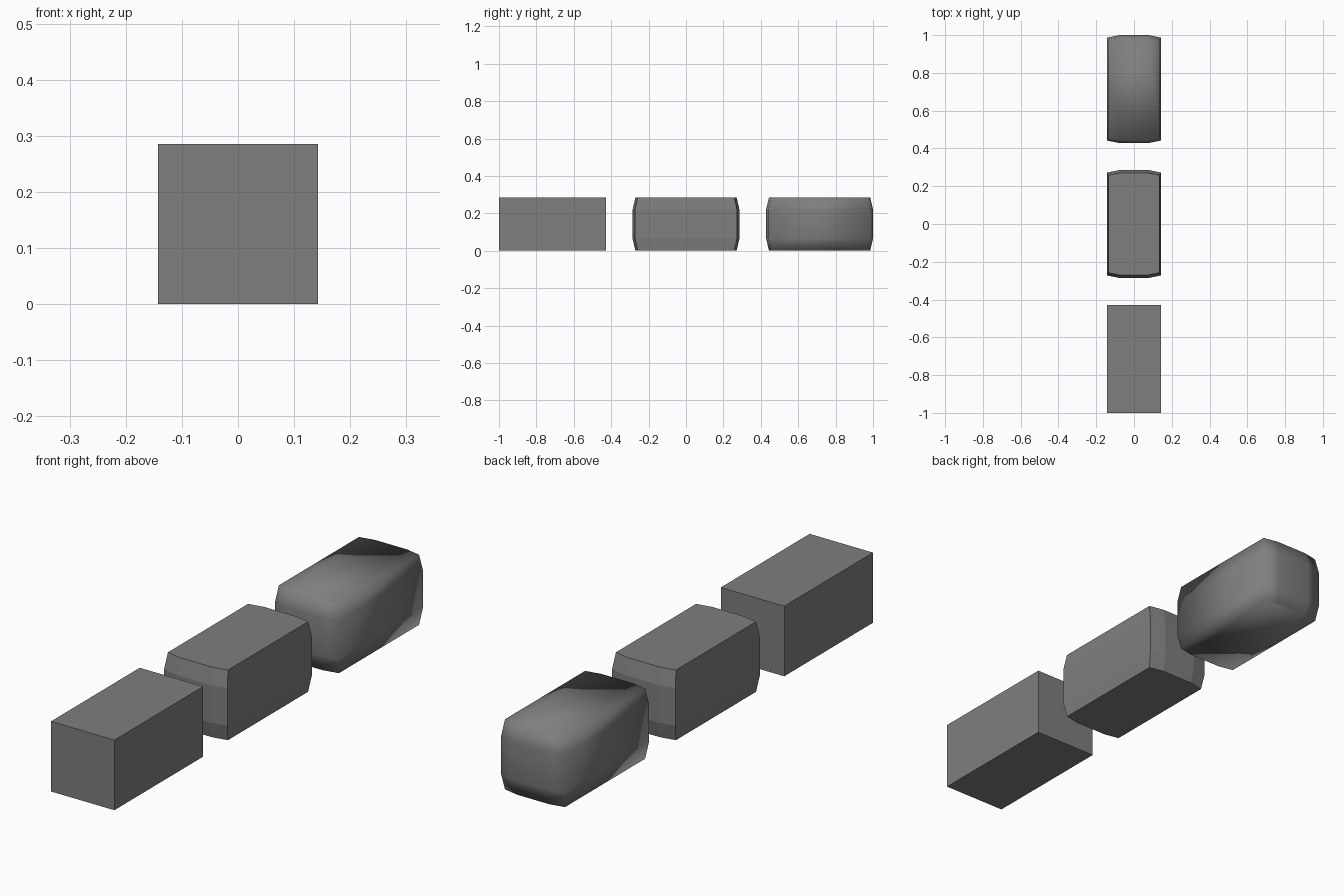
import bpy
import bmesh

if "Cube" in bpy.data.objects:
    bpy.data.objects.remove(bpy.data.objects["Cube"])

U = 2 / 7            # block width and height; length is twice that
HX, HY = U / 2, U    # half width, half length

grey = bpy.data.materials.new("mid grey")
grey.diffuse_color = (0.21, 0.21, 0.21, 1)
grey.use_nodes = True
grey.node_tree.nodes["Principled BSDF"].inputs["Base Color"].default_value = grey.diffuse_color


def block(name, y, plan, levels, smooth=False):
    """Stack scaled copies of a plan outline into a closed block."""
    bm = bmesh.new()
    rings = [[bm.verts.new((px * s, py * s, z)) for px, py in plan] for z, s in levels]
    n = len(plan)
    for a, b in zip(rings, rings[1:]):
        for i in range(n):
            j = (i + 1) % n
            bm.faces.new((a[i], a[j], b[j], b[i]))
    bm.faces.new(rings[0][::-1])
    bm.faces.new(rings[-1])
    bmesh.ops.recalc_face_normals(bm, faces=bm.faces)
    for f in bm.faces:
        f.smooth = smooth
    me = bpy.data.meshes.new(name)
    bm.to_mesh(me)
    bm.free()
    me.materials.append(grey)
    ob = bpy.data.objects.new(name, me)
    ob.location.y = y
    bpy.context.collection.objects.link(ob)
    return ob


# Plan outlines, counter-clockwise
box_plan = [(-HX, -HY), (HX, -HY), (HX, HY), (-HX, HY)]
c, e = HX * 0.53, HY * 0.953
bulged_plan = [(-HX, -e), (-c, -HY), (c, -HY), (HX, -e),
               (HX, e), (c, HY), (-c, HY), (-HX, e)]

# Height and scale of each ring
straight = [(0, 1), (U, 1)]
barrel = [(0, 0.947), (U * 0.23, 1), (U * 0.77, 1), (U, 0.947)]

# Plain block, faceted bulged block, smooth bulged block
block("plain_block", -2.5 * U, box_plan, straight)
block("faceted_block", 0, bulged_plan, barrel)
block("smooth_block", 2.5 * U, bulged_plan, barrel, smooth=True)
